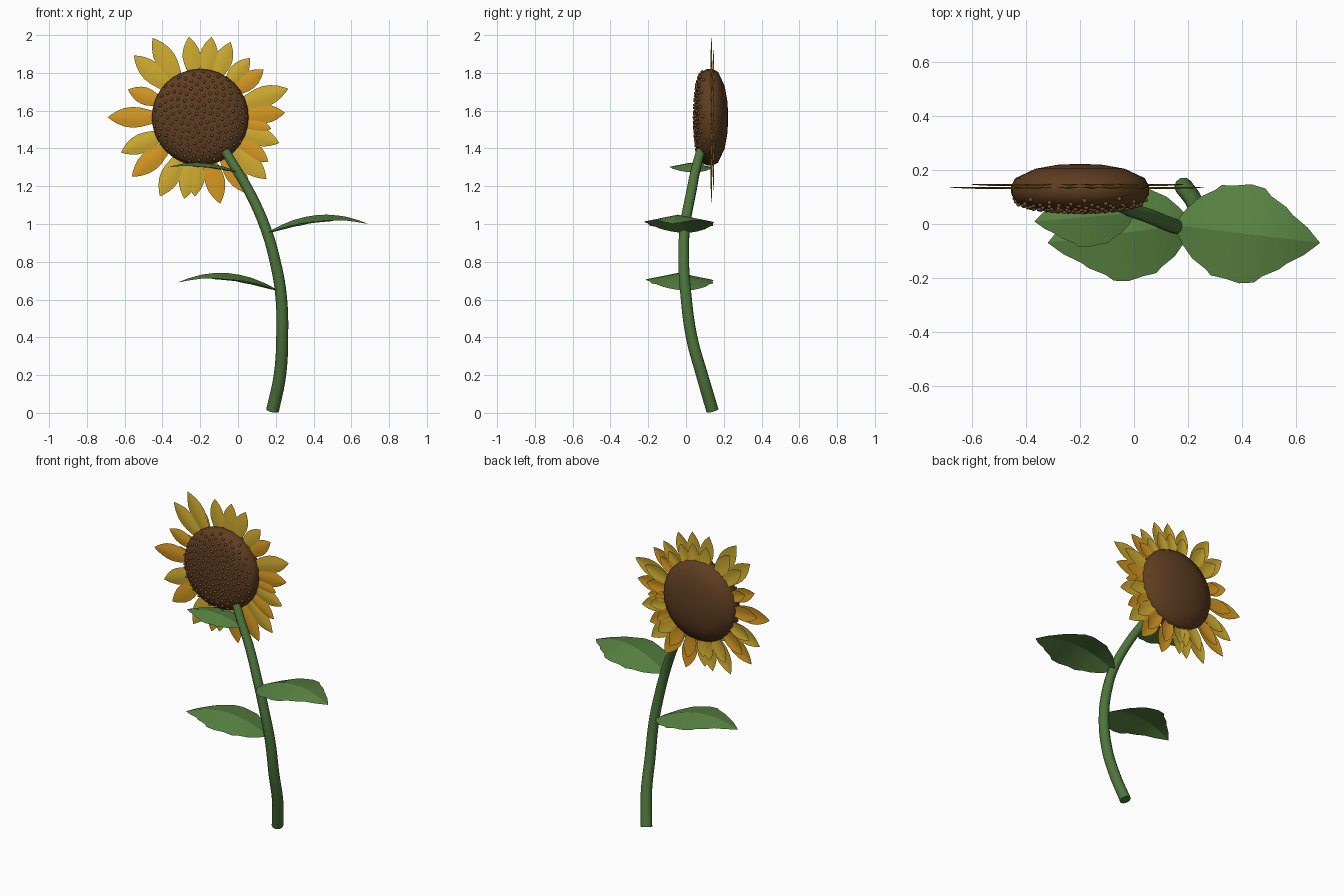
import bpy, bmesh, math
from mathutils import Vector, Matrix

cube = bpy.data.objects.get("Cube")
if cube:
    bpy.data.objects.remove(cube, do_unlink=True)


def material(name, *rgb):
    mat = bpy.data.materials.new(name)
    mat.use_nodes = True
    mat.diffuse_color = (*rgb, 1)
    bsdf = next(n for n in mat.node_tree.nodes if n.type == "BSDF_PRINCIPLED")
    bsdf.inputs["Base Color"].default_value = (*rgb, 1)
    return mat


yellow = material("petal yellow", 0.64, 0.42, 0.03)
amber = material("petal amber", 0.68, 0.32, 0.015)
brown = material("disc brown", 0.115, 0.047, 0.015)
tan = material("seed brown", 0.19, 0.085, 0.028)
stem_green = material("stem green", 0.075, 0.18, 0.045)
leaf_green = material("leaf green", 0.1, 0.23, 0.055)


def add_mesh(name, bm, mat, angle):
    mesh = bpy.data.meshes.new(name)
    bm.to_mesh(mesh)
    bm.free()
    mesh.materials.append(mat)
    mesh.shade_smooth()
    mesh.set_sharp_from_angle(angle=math.radians(angle))
    obj = bpy.data.objects.new(name, mesh)
    bpy.context.collection.objects.link(obj)
    return obj


def interpolate(points, x):
    for (x0, y0), (x1, y1) in zip(points, points[1:]):
        if x <= x1:
            return y0 + (y1 - y0) * (x - x0) / (x1 - x0)
    return points[-1][1]


def blade(name, base, tip, normal, outline, width, arch, fold, mat, angle):
    """Pointed sheet with an arched midrib and drooping edges."""
    bm = bmesh.new()
    base, tip, normal = Vector(base), Vector(tip), Vector(normal)
    side = normal.cross(tip - base).normalized()
    rows = []
    for t, w in outline:
        mid = base.lerp(tip, t) + normal * arch * 4 * t * (1 - t)
        rows.append([bm.verts.new(mid + side * width * w * s - normal * fold * w * abs(s))
                     for s in (-1, -0.5, 0, 0.5, 1)])
    for low, high in zip(rows, rows[1:]):
        for i in range(4):
            bm.faces.new((low[i], low[i + 1], high[i + 1], high[i]))
    bmesh.ops.remove_doubles(bm, verts=bm.verts, dist=0.0005)
    return add_mesh(name, bm, mat, angle)


# Stem: tapered tube along a curved path
stem_path = [(0.183, 0.14, 0.012), (0.222, 0.085, 0.2), (0.234, 0.03, 0.4),
             (0.228, 0.0, 0.62), (0.197, -0.012, 0.8), (0.145, -0.006, 0.98),
             (0.055, 0.03, 1.18), (-0.01, 0.052, 1.29), (-0.068, 0.078, 1.387)]
curve = bpy.data.curves.new("stem", "CURVE")
curve.dimensions = "3D"
curve.bevel_depth = 0.034
curve.bevel_resolution = 3
curve.resolution_u = 5
curve.use_fill_caps = True
spline = curve.splines.new("BEZIER")
spline.bezier_points.add(len(stem_path) - 1)
for i, (point, co) in enumerate(zip(spline.bezier_points, stem_path)):
    point.co = co
    point.handle_left_type = point.handle_right_type = "AUTO"
    point.radius = 1 - 0.035 * i
curve.materials.append(stem_green)
bpy.context.collection.objects.link(bpy.data.objects.new("stem", curve))

# Leaves: broad blades with scalloped edges
leaf_outline = [(0, 0.08), (0.06, 0.36), (0.14, 0.62), (0.24, 0.8), (0.28, 0.91), (0.38, 0.94),
                (0.48, 1), (0.58, 0.95), (0.63, 0.81), (0.74, 0.63), (0.79, 0.49),
                (0.9, 0.28), (1, 0)]
for name, base, tip, width, arch in [
        ("lower_leaf", (0.21, 0.0, 0.65), (-0.32, -0.07, 0.69), 0.18, 0.07),
        ("middle_leaf", (0.155, -0.005, 0.955), (0.69, -0.07, 1.0), 0.185, 0.07),
        ("upper_leaf", (0.0, 0.04, 1.275), (-0.37, 0.01, 1.3), 0.112, 0.036)]:
    blade(name, base, tip, (0, 0, 1), leaf_outline, width, arch, width * 0.2, leaf_green, 18)

# Flower disc: shallow front dome and rounder back, spun about the y axis
centre = Vector((-0.2, 0, 1.565))
front = [(0, 0.045), (0.1, 0.05), (0.18, 0.059), (0.235, 0.077), (0.255, 0.11)]
back = [(0.256, 0.14), (0.24, 0.17), (0.165, 0.205), (0.08, 0.22), (0, 0.223)]
bm = bmesh.new()
ring = [bm.verts.new(centre + Vector((r, y, 0))) for r, y in front + back]
edges = [bm.edges.new(pair) for pair in zip(ring, ring[1:])]
bmesh.ops.spin(bm, geom=ring + edges, cent=centre, axis=(0, 1, 0),
               angle=math.tau, steps=32, use_merge=True)
bmesh.ops.remove_doubles(bm, verts=bm.verts, dist=0.0005)
bmesh.ops.recalc_face_normals(bm, faces=bm.faces)
add_mesh("flower_disc", bm, brown, 50)

# Seeds: small bumps in a spiral over the front of the disc
bm = bmesh.new()
count = 150
for i in range(count):
    r = 0.248 * math.sqrt((i + 0.5) / count)
    a = i * math.pi * (3 - math.sqrt(5))
    spot = centre + Vector((r * math.cos(a), interpolate(front, r) - 0.002, r * math.sin(a)))
    bmesh.ops.create_icosphere(bm, subdivisions=1, radius=0.0095,
                               matrix=Matrix.Translation(spot))
add_mesh("seeds", bm, tan, 60)

# Petals: angle in degrees and reach from the disc centre, by colour
petal_outline = [(0, 0.4), (0.2, 0.66), (0.4, 0.93), (0.55, 1), (0.7, 0.88),
                 (0.83, 0.6), (0.93, 0.28), (1, 0)]
petals = {
    yellow: [(137, 0.48), (121, 0.49), (98, 0.43), (82, 0.43), (68, 0.43), (50, 0.41),
             (18, 0.49), (-18, 0.44), (-43, 0.48), (-94, 0.42), (-101, 0.44),
             (-117, 0.47), (-156, 0.46)],
    amber: [(180, 0.49), (159, 0.41), (37, 0.42), (3, 0.45), (-9, 0.38), (-33, 0.43),
            (-58, 0.48), (-77, 0.47), (-139, 0.48)],
}
for mat, group in petals.items():
    for angle, reach in group:
        a = math.radians(angle)
        out = Vector((math.cos(a), 0, math.sin(a)))
        # Each petal has a shorter one layered behind it
        for layer, y, scale in (("front", 0.136, 1), ("back", 0.147, 0.84)):
            root = centre + Vector((0, y, 0))
            blade(layer + "_petal", root + out * 0.2, root + out * reach * scale, (0, -1, 0),
                  petal_outline, 0.112 * reach * scale, 0.006, 0.008, mat, 50)
